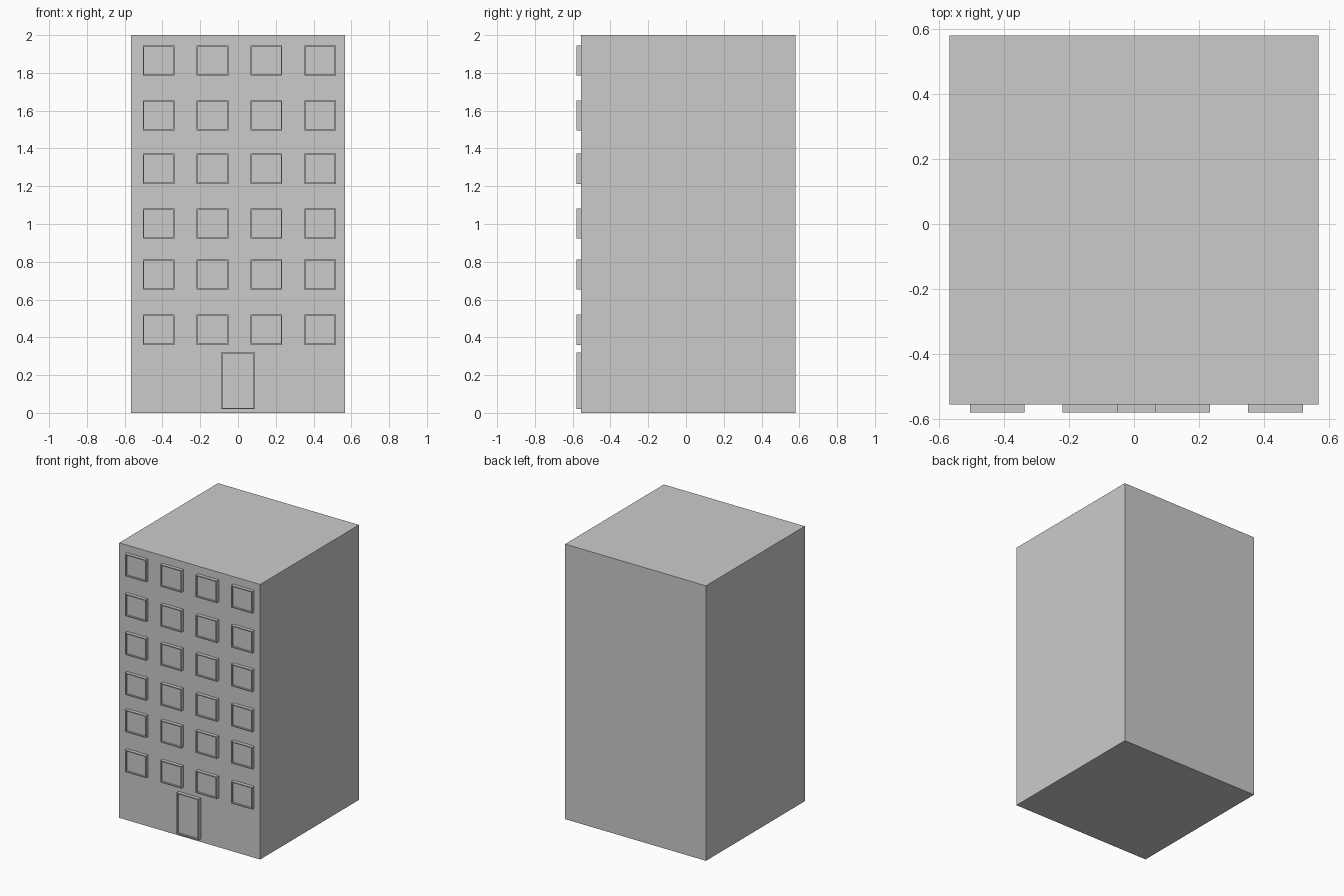
import bpy, bmesh
from mathutils import Vector

if "Cube" in bpy.data.objects:
    bpy.data.objects.remove(bpy.data.objects["Cube"])

WALL_Y, FRONT_Y = -0.555, -0.58


def box(name, x0, x1, y0, y1, z0, z1):
    bm = bmesh.new()
    bmesh.ops.create_cube(bm, size=1)
    for v in bm.verts:
        v.co = Vector(((x0 + x1) / 2 + v.co.x * (x1 - x0),
                       (y0 + y1) / 2 + v.co.y * (y1 - y0),
                       (z0 + z1) / 2 + v.co.z * (z1 - z0)))
    return finish(name, bm)


def finish(name, bm):
    mesh = bpy.data.meshes.new(name)
    bm.to_mesh(mesh)
    bm.free()
    obj = bpy.data.objects.new(name, mesh)
    bpy.context.collection.objects.link(obj)
    return obj


def framed_panel(name, cx, cz, w, h, rim=0.01, depth=0.012):
    """Slab on the facade whose front is inset and pushed back."""
    obj = box(name, cx - w / 2, cx + w / 2, FRONT_Y, WALL_Y, cz - h / 2, cz + h / 2)
    bm = bmesh.new()
    bm.from_mesh(obj.data)
    bm.normal_update()
    front = min(bm.faces, key=lambda f: f.calc_center_median().y)
    bmesh.ops.inset_individual(bm, faces=[front], thickness=rim)
    pane = bmesh.ops.extrude_discrete_faces(bm, faces=[front])["faces"][0]
    for v in pane.verts:
        v.co.y += depth
    bmesh.ops.recalc_face_normals(bm, faces=bm.faces[:])
    bm.to_mesh(obj.data)
    bm.free()


# Main block
box("building_body", -0.567, 0.567, WALL_Y, 0.58, 0, 2)

# Six floors of four windows
for floor, z in enumerate((0.44, 0.732, 1.293, 1.002, 1.575, 1.865)):
    for col in range(4):
        framed_panel(f"window_{floor}_{col}", -0.42 + col * 0.285, z, 0.168, 0.16)

# Entrance door
framed_panel("front_door", 0, 0.17, 0.178, 0.30)
